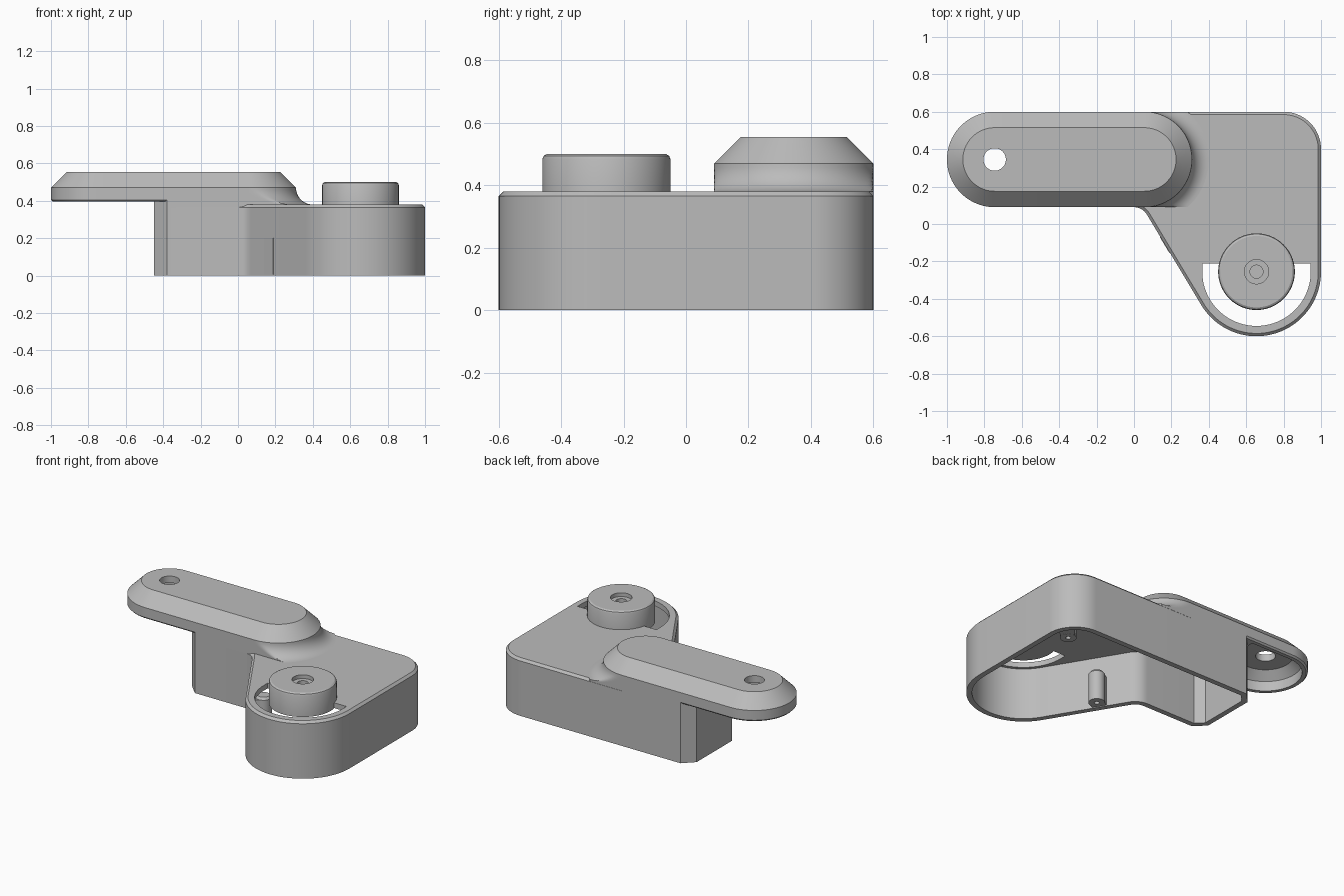
import bpy, bmesh, math
from mathutils import Vector

if "Cube" in bpy.data.objects:
    bpy.data.objects.remove(bpy.data.objects["Cube"])

grey = bpy.data.materials.new("plain grey")
grey.diffuse_color = (0.5, 0.5, 0.5, 1)
grey.use_nodes = True
grey.node_tree.nodes["Principled BSDF"].inputs["Base Color"].default_value = grey.diffuse_color


def arc(cx, cy, r, a0, a1, n=24):
    return [(cx + r * math.cos(math.radians(a0 + (a1 - a0) * i / n)),
             cy + r * math.sin(math.radians(a0 + (a1 - a0) * i / n))) for i in range(n + 1)]


def circle(cx, cy, r, n=64):
    return arc(cx, cy, r, 0, 360, n)[:-1]


def inset(pts, d):
    """Move a counter-clockwise outline inwards by d with mitred corners."""
    out = []
    for i, p in enumerate(pts):
        p, a, b = Vector(p), Vector(pts[i - 1]), Vector(pts[(i + 1) % len(pts)])
        e1, e2 = (p - a).normalized(), (b - p).normalized()
        n1, n2 = Vector((-e1.y, e1.x)), Vector((-e2.y, e2.x))
        out.append(p + (n1 + n2) * (d / (1 + n1.dot(n2))))
    return out


def make(name, bm):
    bmesh.ops.recalc_face_normals(bm, faces=bm.faces)
    me = bpy.data.meshes.new(name)
    bm.to_mesh(me)
    bm.free()
    me.materials.append(grey)
    ob = bpy.data.objects.new(name, me)
    bpy.context.collection.objects.link(ob)
    return ob


def loft(name, pts, levels):
    """Capped solid through (inset, z) levels of one outline."""
    bm = bmesh.new()
    rings = [[bm.verts.new((q[0], q[1], z)) for q in inset(pts, d)] for d, z in levels]
    n = len(pts)
    for r0, r1 in zip(rings, rings[1:]):
        for i in range(n):
            j = (i + 1) % n
            bm.faces.new((r0[i], r0[j], r1[j], r1[i]))
    bm.faces.new(rings[0][::-1])
    bm.faces.new(rings[-1])
    return make(name, bm)


def cut(ob, cutter):
    cutter.hide_render = True
    m = ob.modifiers.new("cut", 'BOOLEAN')
    m.operation, m.solver, m.object = 'DIFFERENCE', 'EXACT', cutter
    bpy.context.view_layer.objects.active = ob
    bpy.ops.object.modifier_apply(modifier=m.name)
    bpy.data.objects.remove(cutter, do_unlink=True)


# Hollow body, open at the bottom
PX, PY = 0.655, -0.255
outline = ([(-0.45, 0.53), (-0.45, 0.16), (-0.38, 0.09)]
           + arc(0.0, 0.01, 0.08, 90, 31, 8)
           + arc(PX, PY, 0.345, 211, 360, 40)
           + arc(0.8, 0.4, 0.2, 0, 90, 20) + [(-0.38, 0.6)])
body = loft("body_shell", outline, [(0, 0), (0, 0.365), (0.015, 0.38)])
cut(body, loft("body_cavity", outline, [(0.035, -0.1), (0.035, 0.345)]))
opening = arc(PX, PY, 0.29, 180, 360, 40) + [(PX + 0.29, -0.21), (PX - 0.29, -0.21)]
cut(body, loft("half_round_opening", opening, [(0, 0.3), (0, 0.5)]))

# Neck joining body and arm
neck = [(-0.45, 0.53), (-0.45, 0.16), (-0.38, 0.09), (0.055, 0.09), (0.055, 0.6), (-0.38, 0.6)]
loft("neck", neck, [(0, 0.35), (0, 0.45)])

# Long arm with sloped top, hollow overhang and a hole
AY, R = 0.345, 0.255
slot = arc(0.055, AY, R, -90, 90, 48) + arc(-0.745, AY, R, 90, 270, 48)
arm = loft("arm", slot, [(0.01, 0.395), (0, 0.405), (0, 0.47), (0.085, 0.555)])
hollow = arc(-0.745, AY, R, 90, 270, 40) + [(-0.42, AY - R), (-0.42, AY + R)]
cut(arm, loft("arm_cavity", hollow, [(0.035, 0.3), (0.035, 0.46), (0.09, 0.51)]))
cut(arm, loft("arm_hole", circle(-0.745, AY, 0.06), [(0, 0.3), (0, 0.7)]))

# Concave blend from the arm's round end down to the body top
bm = bmesh.new()
prof = [(0.345 - 0.09 * math.cos(t * math.pi / 20), 0.47 - 0.09 * math.sin(t * math.pi / 20))
        for t in range(11)] + [(0.345, 0.366)]
cols = []
for i in range(65):
    a = math.radians(-90 + 180 * i / 64)
    cols.append([bm.verts.new((0.055 + r * math.cos(a),
                               min(0.6, max(0.09, AY + r * math.sin(a))), z)) for r, z in prof])
for c0, c1 in zip(cols, cols[1:]):
    for k in range(len(prof) - 1):
        bm.faces.new((c0[k], c0[k + 1], c1[k + 1], c1[k]))
make("arm_blend", bm)

# Round button with stepped recess
loft("round_button", circle(PX, PY, 0.205, 80),
     [(0, 0.345), (0, 0.484), (0.004, 0.494), (0.014, 0.5), (0.14, 0.5),
      (0.14, 0.475), (0.17, 0.475), (0.17, 0.42)])

# Screw bosses inside the body, each with a web to the wall
for name, c, d, length, top in (("corner_boss", (0.87, 0.42), (0.707, 0.707), 0.11, 0.33),
                                ("side_boss", (0.236, -0.068), (-0.857, -0.515), 0.085, 0.2)):
    loft(name, circle(c[0], c[1], 0.05, 32),
         [(0.034, 0.1), (0.034, 0.005), (0, 0.005), (0, top), (0.012, top + 0.015)])
    c, d = Vector(c), Vector(d)
    s = Vector((-d.y, d.x)) * 0.049
    # the web starts beyond the screw hole
    a, b = c + d * 0.02, c + d * length
    loft(name + "_web", [a - s * 0.9, b - s, b + s, a + s * 0.9], [(0, 0.006), (0, top)])

# Smooth shading with sharp edges kept
bpy.ops.object.select_all(action='DESELECT')
for ob in bpy.context.scene.objects:
    ob.select_set(True)
    bpy.context.view_layer.objects.active = ob
bpy.ops.object.shade_smooth_by_angle(angle=math.radians(30))
